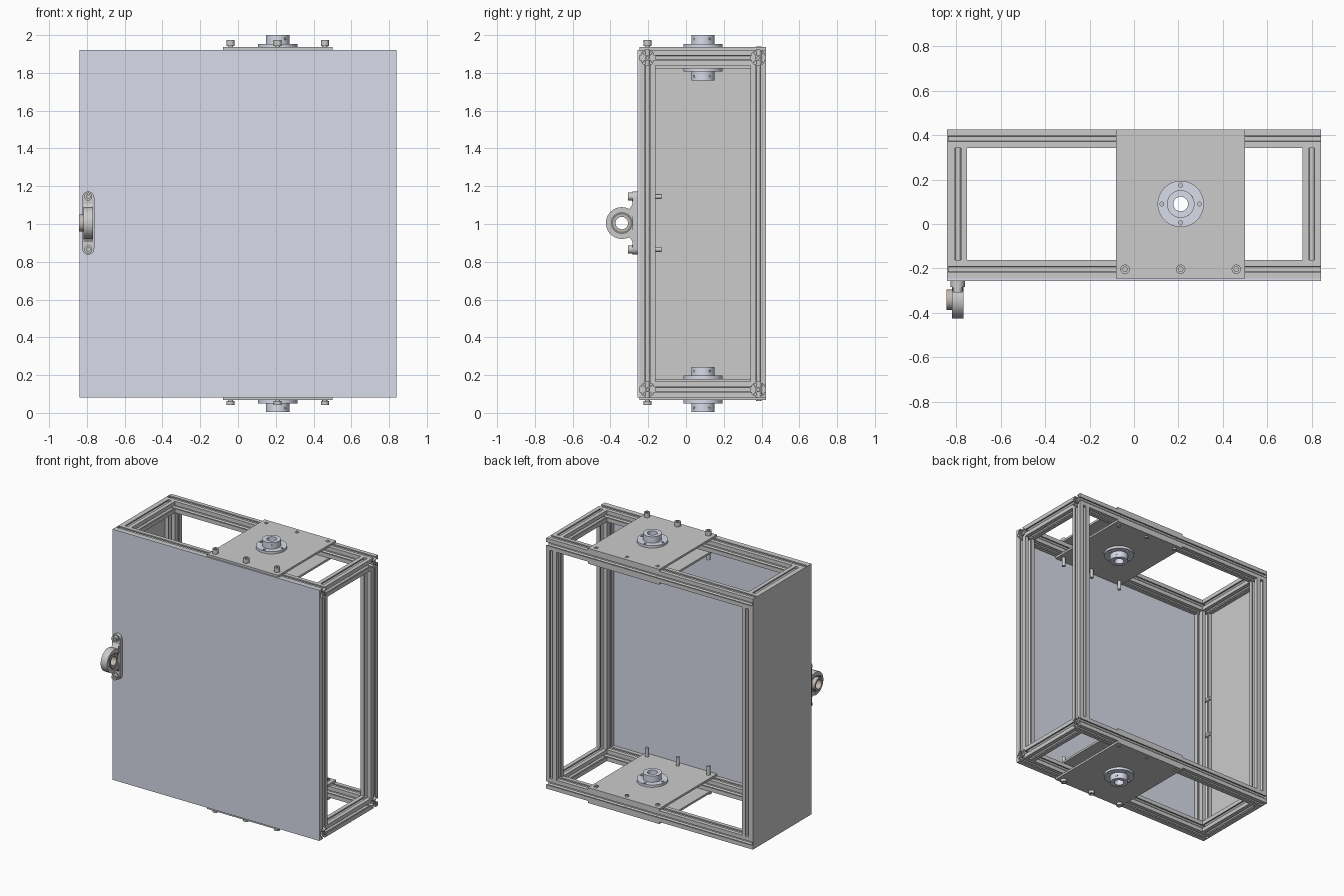
import bpy, bmesh
from math import sin, cos, pi, radians
from mathutils import Matrix

if "Cube" in bpy.data.objects:
    bpy.data.objects.remove(bpy.data.objects["Cube"])


def material(name, rgb):
    m = bpy.data.materials.new(name)
    m.diffuse_color = (*rgb, 1)
    m.use_nodes = True
    m.node_tree.nodes["Principled BSDF"].inputs["Base Color"].default_value = m.diffuse_color
    return m


BLUE = material("pale_blue", (0.69, 0.71, 0.82))
DARK = material("dark_steel", (0.22, 0.22, 0.22))
BRONZE = material("bronze_grey", (0.55, 0.49, 0.45))

# Local (u, v, w) to world, with w as the extrusion direction
AXES = {
    "Z": Matrix(((1, 0, 0), (0, 1, 0), (0, 0, 1))),
    "X": Matrix(((0, 0, 1), (1, 0, 0), (0, 1, 0))),   # u = y, v = z
    "Y": Matrix(((0, 1, 0), (0, 0, 1), (1, 0, 0))),   # u = z, v = x
}


def circle(r, u=0, v=0, n=32, a0=0.0, a1=2 * pi):
    full = abs(a1 - a0 - 2 * pi) < 1e-6
    k = n if full else n - 1
    return [(u + r * cos(a0 + (a1 - a0) * i / k), v + r * sin(a0 + (a1 - a0) * i / k)) for i in range(n)]


def rect(u0, u1, v0, v1):
    return [(u0, v0), (u1, v0), (u1, v1), (u0, v1)]


def extrude(name, loops, axis, w0, w1, uv=(0, 0), mat=None):
    """Extrude closed outlines (first is the outside, the rest are holes) from w0 to w1."""
    cu = bpy.data.curves.new(name, "CURVE")
    cu.dimensions, cu.fill_mode, cu.extrude = "2D", "BOTH", abs(w1 - w0) / 2
    for loop in loops:
        sp = cu.splines.new("POLY")
        sp.points.add(len(loop) - 1)
        for p, (u, v) in zip(sp.points, loop):
            p.co = (u, v, 0, 1)
        sp.use_cyclic_u = True
    tmp = bpy.data.objects.new(name + "_tmp", cu)
    bpy.context.collection.objects.link(tmp)
    dg = bpy.context.evaluated_depsgraph_get()
    me = bpy.data.meshes.new_from_object(tmp.evaluated_get(dg))
    bpy.data.objects.remove(tmp)
    bpy.data.curves.remove(cu)
    me.name = name
    me.materials.clear()
    if mat:
        me.materials.append(mat)
    me.transform(AXES[axis].to_4x4() @ Matrix.Translation((uv[0], uv[1], (w0 + w1) / 2)))
    bm = bmesh.new()
    bm.from_mesh(me)
    bmesh.ops.remove_doubles(bm, verts=bm.verts, dist=1e-5)
    bmesh.ops.recalc_face_normals(bm, faces=bm.faces)
    bm.to_mesh(me)
    bm.free()
    ob = bpy.data.objects.new(name, me)
    bpy.context.collection.objects.link(ob)
    return ob


# Slotted aluminium rail section
H = 0.0415
side = [(-H, H), (-0.0125, H), (-0.0125, H - 0.009), (-0.024, H - 0.009), (-0.024, 0.027), (-0.010, 0.014),
        (0.010, 0.014), (0.024, 0.027), (0.024, H - 0.009), (0.0125, H - 0.009), (0.0125, H)]
section = []
for _ in range(4):
    section += side
    side = [(v, -u) for u, v in side]
RAIL = [section, circle(0.007, n=16)]

X0, X1, Z0, Z1 = -0.833, 0.84, 0.082, 1.922
YF, YB = -0.2035, 0.3825
XS = (X0 + H, X1 - H)
ZS = (Z0 + H, Z1 - H)

# Frame: long rails, cross rails and posts
for yn, y in (("front", YF), ("back", YB)):
    for zn, z in zip(("bottom", "top"), ZS):
        extrude(f"{yn}_{zn}_rail", RAIL, "X", X0, X1, (y, z))
    for xn, x in zip(("left", "right"), XS):
        extrude(f"{yn}_{xn}_post", RAIL, "Z", Z0 + 2 * H, Z1 - 2 * H, (x, y))
for xn, x in zip(("left", "right"), XS):
    for zn, z in zip(("bottom", "top"), ZS):
        extrude(f"{xn}_{zn}_cross_rail", RAIL, "Y", YF + H, YB - H, (z, x))

# Cover panels
extrude("front_panel", [rect(Z0, Z1, -0.84, X1)], "Y", -0.256, -0.245, mat=BLUE)
extrude("left_panel", [rect(-0.245, 0.424, Z0, Z1)], "X", -0.84, X0)

# Mounting plates and flanged hubs, outside and inside, top and bottom
HX, HY = 0.21, 0.09
BOLT_X = (-0.04, 0.21, 0.46)
T = 0.015
hexagon = circle(0.011, n=6)
for zn, outer, inner, s in (("top", Z1, Z1 - 2 * H, 1), ("bottom", Z0, Z0 + 2 * H, -1)):
    for where, z, d in (("outer", outer, s), ("inner", inner, -s)):
        tag = f"{zn}_{where}"
        a = z + d * T
        extrude(tag + "_plate", [rect(-0.08, 0.50, -0.245, 0.424), circle(0.033, HX, HY)], "Z", z, a)
        holes = [circle(0.009, 0.085 * cos(k * pi / 2), 0.085 * sin(k * pi / 2), 12) for k in range(4)]
        extrude(tag + "_flange", [circle(0.104, n=48), circle(0.033)] + holes,
                "Z", a, a + d * 0.017, (HX, HY), BLUE)
        extrude(tag + "_hub", [circle(0.062, n=48), circle(0.033)],
                "Z", a + d * 0.017, a + d * 0.063, (HX, HY), BLUE)
        # Set screws in the hub wall
        for i, ang in enumerate((35, -50)):
            ob = extrude(f"{tag}_set_screw_{i + 1}", [circle(0.008, n=12), circle(0.004, n=6)],
                         "X", 0.045, 0.0625, mat=DARK)
            ob.location = (HX, HY, a + d * 0.042)
            ob.rotation_euler.z = radians(ang)
    # Long cap bolts at the front, short bolts at the back
    face = outer + s * T
    for i, x in enumerate(BOLT_X):
        extrude(f"{zn}_bolt_head_{i + 1}", [circle(0.021, n=24), hexagon],
                "Z", face + s * 0.005, face + s * 0.037 if s > 0 else face - 0.025, (x, YF))
        extrude(f"{zn}_bolt_shank_{i + 1}", [circle(0.0125, n=20)],
                "Z", face + s * 0.015, inner - s * 0.08, (x, YF))
        extrude(f"{zn}_back_bolt_{i + 1}", [circle(0.014, n=20), circle(0.007, n=6)],
                "Z", face + s * 0.004, inner - s * 0.025, (x, YB + 0.003))

# Pillow block bearing on the front panel
BX, BY, BZ, R = -0.793, -0.340, 1.005, 0.084
arc = circle(R, BY, BZ, 40, radians(62), radians(298))
body = [(-0.256, BZ - 0.105), (-0.256, BZ + 0.105), (-0.280, BZ + 0.105), (-0.290, BZ + 0.088)] + arc + \
       [(-0.290, BZ - 0.088), (-0.280, BZ - 0.105)]
extrude("bearing_housing", [body, circle(0.066, BY, BZ, 48)], "X", -0.819, -0.767)
foot = circle(0.032, 0.135, 0, 16, -pi / 2, pi / 2) + circle(0.032, -0.135, 0, 16, pi / 2, 3 * pi / 2)
extrude("bearing_foot", [foot], "Y", -0.283, -0.256, (BZ, BX))
for name, ro, ri, xa, xb, mat in (("bearing_outer_race", 0.066, 0.058, -0.815, -0.771, None),
                                  ("bearing_seal", 0.058, 0.046, -0.811, -0.775, DARK),
                                  ("bearing_inner_ring", 0.046, 0.033, -0.842, -0.771, BRONZE)):
    extrude(name, [circle(ro, n=48), circle(ri, n=48)], "X", xa, xb, (BY, BZ), mat)
for i, dz in enumerate((-0.14, 0.14)):
    extrude(f"bearing_bolt_washer_{i + 1}", [circle(0.025, n=24)], "Y", -0.287, -0.283, (BZ + dz, BX))
    extrude(f"bearing_bolt_head_{i + 1}", [circle(0.021, n=24), hexagon], "Y", -0.307, -0.287, (BZ + dz, BX))
    extrude(f"bearing_bolt_shank_{i + 1}", [circle(0.0125, n=20)], "Y", -0.297, -0.13, (BZ + dz, BX))

# Smooth the round walls, keep the edges sharp
bpy.ops.object.select_all(action="SELECT")
bpy.context.view_layer.objects.active = bpy.context.scene.objects[0]
bpy.ops.object.shade_smooth_by_angle(angle=radians(30))
